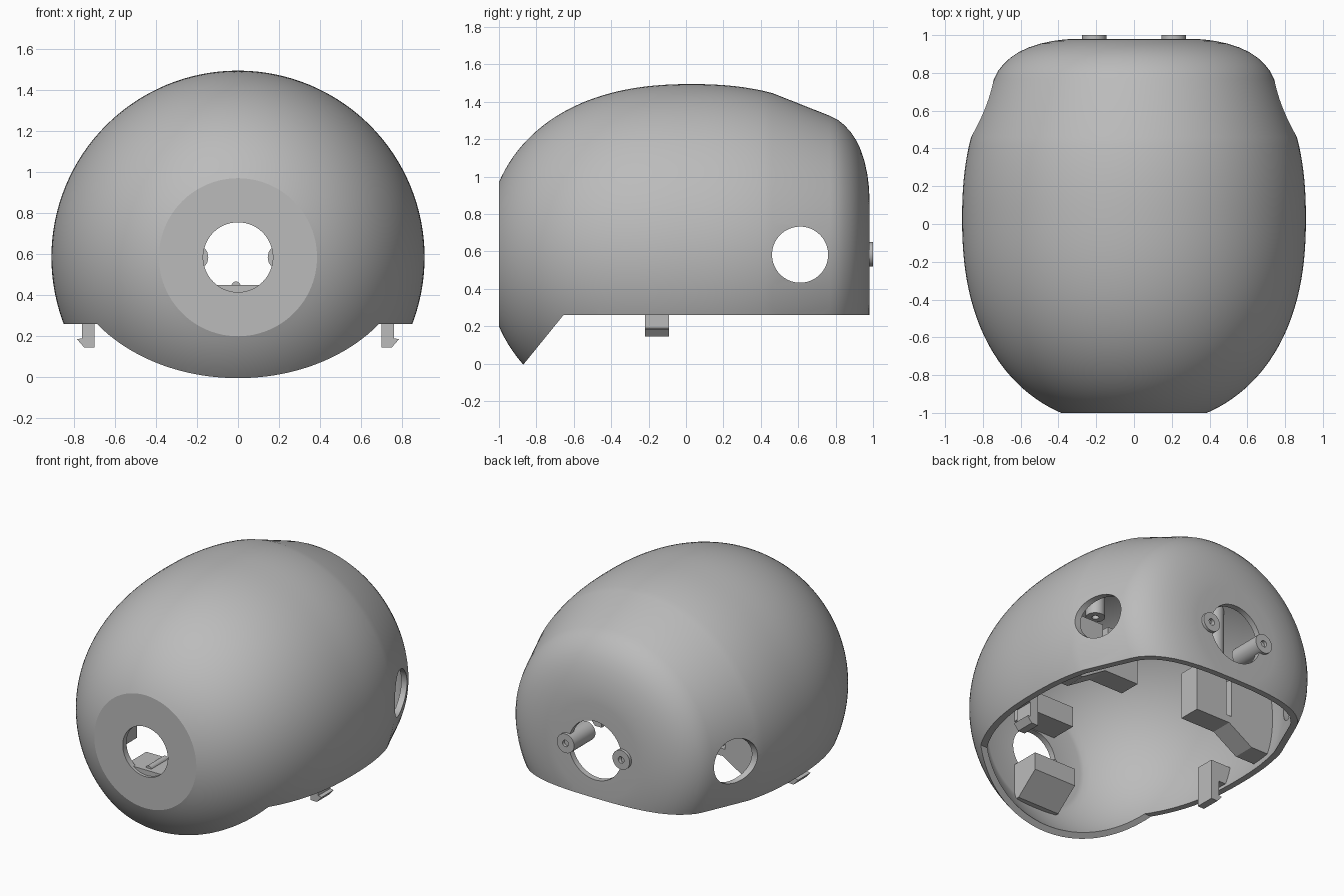
import bpy, bmesh, math
from mathutils import Matrix, Vector

cube = bpy.data.objects.get("Cube")
if cube:
    bpy.data.objects.remove(cube, do_unlink=True)

AXIS_Z = 0.585      # height of the shell's axis of revolution
WALL = 0.04

grey = bpy.data.materials.new("plain_grey")
grey.use_nodes = True
grey.diffuse_color = (0.5, 0.5, 0.5, 1)
grey.node_tree.nodes["Principled BSDF"].inputs["Base Color"].default_value = (0.5, 0.5, 0.5, 1)


def finish(name, bm):
    bmesh.ops.recalc_face_normals(bm, faces=bm.faces)
    mesh = bpy.data.meshes.new(name)
    bm.to_mesh(mesh)
    bm.free()
    mesh.materials.append(grey)
    obj = bpy.data.objects.new(name, mesh)
    bpy.context.collection.objects.link(obj)
    return obj


def activate(obj):
    bpy.ops.object.select_all(action='DESELECT')
    obj.select_set(True)
    bpy.context.view_layer.objects.active = obj


def smooth(obj):
    activate(obj)
    bpy.ops.object.shade_smooth_by_angle(angle=math.radians(22))


def boolean(obj, other, operation, discard=True):
    activate(obj)
    mod = obj.modifiers.new("cut", 'BOOLEAN')
    mod.operation, mod.object, mod.solver = operation, other, 'EXACT'
    bpy.ops.object.modifier_apply(modifier=mod.name)
    if discard:
        bpy.data.objects.remove(other, do_unlink=True)


def prism(name, points, axis, low, high, side=1):
    """Extrude a (u, z) outline along x or y; side=-1 mirrors it in x."""
    bm = bmesh.new()
    rings = []
    for t in (low, high):
        rings.append([bm.verts.new((side * u, t, z) if axis == 'y' else (side * t, u, z))
                      for u, z in points])
    bm.faces.new(rings[0])
    bm.faces.new(rings[1])
    n = len(points)
    for i in range(n):
        j = (i + 1) % n
        bm.faces.new((rings[0][i], rings[0][j], rings[1][j], rings[1][i]))
    return finish(name, bm)


def cylinder(name, center, radius, length, axis, segments=48):
    bm = bmesh.new()
    turn = {'x': Matrix.Rotation(math.pi / 2, 4, 'Y'),
            'y': Matrix.Rotation(math.pi / 2, 4, 'X'), 'z': Matrix()}[axis]
    bmesh.ops.create_cone(bm, cap_ends=True, segments=segments, radius1=radius, radius2=radius,
                          depth=length, matrix=Matrix.Translation(center) @ turn)
    return finish(name, bm)


def lathe(name, profile, closed, segments=128):
    """Revolve (y, radius) points about the shell axis."""
    bm = bmesh.new()
    rings = []
    for y, r in profile:
        rings.append([bm.verts.new((r * math.sin(a), y, AXIS_Z + r * math.cos(a)))
                      for a in (2 * math.pi * k / segments for k in range(segments))])
    pairs = list(zip(rings, rings[1:]))
    if closed:
        pairs.append((rings[-1], rings[0]))
    else:
        bm.faces.new(rings[0])
        bm.faces.new(rings[-1])
    for a, b in pairs:
        for k in range(segments):
            m = (k + 1) % segments
            bm.faces.new((a[k], a[m], b[m], b[k]))
    return finish(name, bm)


def egg(y):
    return 0.91 * (1 - (abs(y - 0.03) / 1.099) ** 2.3) ** (1 / 2.3)


def offset(points, d):
    """Move a profile inward along its normals."""
    out = []
    for i, p in enumerate(points):
        a, b = Vector(points[max(i - 1, 0)]), Vector(points[min(i + 1, len(points) - 1)])
        t = (b - a).normalized()
        out.append((max(-1 + d, min(0.98 - d, p[0] + t.y * d)), p[1] - t.x * d))
    return out


# Egg curve, straight cone, then a rounded back corner
steps = 40
outer = [(-1 + 1.46 * (i / steps) ** 1.3, egg(-1 + 1.46 * (i / steps) ** 1.3)) for i in range(steps + 1)]
outer += [(0.77, 0.74), (0.81, 0.72), (0.845, 0.692), (0.88, 0.655), (0.91, 0.61), (0.935, 0.557),
          (0.955, 0.495), (0.969, 0.43), (0.977, 0.37), (0.98, 0.32)]
inner = offset(outer, WALL)

# Shell, with the front and back holes made by the profile ends
front_hole, back_hole = 0.17, 0.2
ends = [(0.98, back_hole), (0.98 - WALL, back_hole)]
shell = lathe("helmet_shell", [(-1, front_hole)] + outer + ends + inner[::-1] + [(-1 + WALL, front_hole)], True)

# Open underside: level at the back, sloping down to a chin at the front
chin = [(-0.655, 0.26), (1.2, 0.26), (1.2, -1), (-1.677, -1)]
boolean(shell, prism("underside_cutter", chin, 'x', -1.2, 1.2), 'DIFFERENCE')
boolean(shell, cylinder("side_hole_cutter", (0, 0.61, 0.583), 0.15, 3, 'x', 64), 'DIFFERENCE')
smooth(shell)

# Solid used to trim inner parts so they end within the wall
core = lathe("trim_core", offset(outer, WALL / 2), False)
core.hide_render = True

# Mounting shelves below and above the front hole
lower = [(-1.1, 0.45), (-0.76, 0.45), (-0.76, 0.33), (-0.92, 0.2), (-1.1, 0.2)]
upper = [(-1.1, 0.76), (-0.78, 0.76), (-0.78, 0.9), (-1.1, 0.96)]
for name, outline in (("lower_front_shelf", lower), ("upper_front_shelf", upper)):
    boolean(prism(name, outline, 'x', -0.16, 0.16), core, 'INTERSECT', False)
smooth(cylinder("shelf_rib", (-0.01, -0.86, 0.445), 0.022, 0.18, 'y', 20))

bracket = [(0.24, 0.43), (0.5, 0.43), (0.68, 0.32), (1, 0.32), (1, 0.75),
           (0.52, 0.75), (0.52, 0.48), (0.48, 0.48), (0.48, 0.75), (0.24, 0.75)]
clip = [(0.70, 0.42), (0.70, 0.145), (0.75, 0.145), (0.785, 0.185), (0.76, 0.19),
        (0.76, 0.29), (0.83, 0.29), (0.86, 0.42)]
for side, label in ((1, "left"), (-1, "right")):
    # Inner side bracket with a slot
    boolean(prism(label + "_inner_bracket", bracket, 'y', 0.17, 0.32, side), core, 'INTERSECT', False)
    # Hanging screw post
    post = cylinder(label + "_ceiling_post", (side * 0.48, 0.2, 1.37), 0.06, 1, 'z', 32)
    boolean(post, core, 'INTERSECT', False)
    boolean(post, cylinder("bore", (side * 0.48, 0.2, 0.87), 0.022, 0.2, 'z', 20), 'DIFFERENCE')
    smooth(post)
    # Snap clip under the rim
    prism(label + "_snap_clip", clip, 'y', -0.22, -0.09, side)
    # Screw post at the edge of the back hole
    peg = cylinder(label + "_back_post", (side * 0.21, 0.885, 0.585), 0.065, 0.23, 'y', 32)
    boolean(peg, cylinder("bore", (side * 0.21, 1, 0.585), 0.022, 0.2, 'y', 20), 'DIFFERENCE')
    smooth(peg)

bpy.data.objects.remove(core, do_unlink=True)
